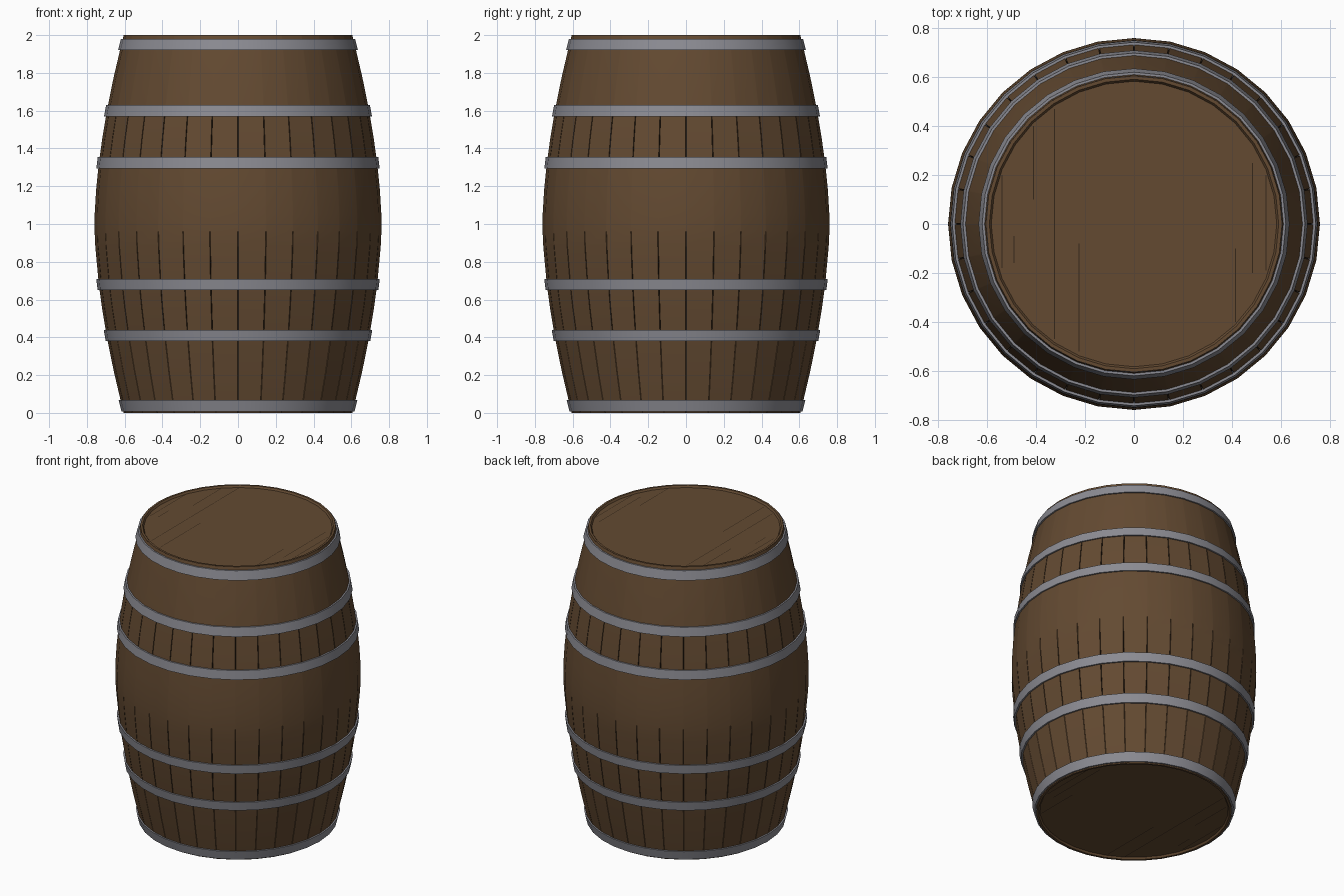
import bpy, bmesh, math

cube = bpy.data.objects.get("Cube")
if cube:
    bpy.data.objects.remove(cube, do_unlink=True)

STAVES = 32
STEP = 2 * math.pi / STAVES


def material(name, color, metallic=0.0):
    mat = bpy.data.materials.new(name)
    mat.use_nodes = True
    mat.diffuse_color = (*color, 1)
    mat.node_tree.nodes["Principled BSDF"].inputs["Base Color"].default_value = (*color, 1)
    return mat


wood = material("brown wood", (0.125, 0.068, 0.031))
iron = material("grey iron", (0.26, 0.26, 0.29))
seam = material("dark seam", (0.035, 0.02, 0.01))


def bulge(z):
    """Barrel radius at a given height."""
    return 0.76 - 0.155 * abs(z - 1) ** 1.67


def ring(bm, angles_radii, z):
    return [bm.verts.new((r * math.cos(a), r * math.sin(a), z)) for a, r in angles_radii]


def bridge(bm, low, high):
    n = len(low)
    return [bm.faces.new((low[i], low[(i + 1) % n], high[(i + 1) % n], high[i])) for i in range(n)]


def round_ring(bm, radius, z):
    return ring(bm, [(i * STEP, radius) for i in range(STAVES)], z)


def finish(bm, name, mats, smooth=True):
    bmesh.ops.recalc_face_normals(bm, faces=bm.faces)
    mesh = bpy.data.meshes.new(name)
    bm.to_mesh(mesh)
    bm.free()
    for m in mats:
        mesh.materials.append(m)
    obj = bpy.data.objects.new(name, mesh)
    bpy.context.collection.objects.link(obj)
    if smooth:
        bpy.ops.object.select_all(action="DESELECT")
        bpy.context.view_layer.objects.active = obj
        obj.select_set(True)
        bpy.ops.object.shade_smooth_by_angle(angle=math.radians(35))
    return obj


# Stave wall: rings of (height, seam depth); each stave edge has a narrow groove
levels = [(0, 0), (0.04, 0.003), (0.22, 0.003), (0.4, 0.003), (0.42, 0.012), (0.55, 0.012),
          (0.68, 0.012), (0.88, 0.007), (0.96, 0), (1.05, 0), (1.18, 0), (1.31, 0),
          (1.33, 0.012), (1.46, 0.012), (1.59, 0.012), (1.61, 0), (1.78, 0), (1.95, 0), (2, 0)]
GAP = 0.003
bm = bmesh.new()
previous = None
for z, depth in levels:
    r = bulge(z)
    columns = []
    for s in range(STAVES):
        a = s * STEP
        columns += [(a - GAP, r), (a, r - depth), (a + GAP, r)]
    current = ring(bm, columns, z)
    if previous:
        for i, face in enumerate(bridge(bm, previous, current)):
            if i % 3 < 2 and min(depth, last_depth) > 0.005:
                face.material_index = 1
    previous, last_depth = current, depth
finish(bm, "stave_wall", [wood, seam])

# Rims, heads and head plank seams, the same at both ends
RIM, RECESS = 0.583, 0.012
plank_seams = [(-0.54, -0.18, 0.2), (-0.49, -0.16, -0.05), (-0.41, 0.1, 0.4), (-0.325, -0.47, 0.47),
               (-0.225, -0.52, -0.08), (0.415, -0.4, -0.1), (0.485, -0.2, 0.25), (0.54, -0.19, 0.2)]
for end, z, inward in (("top", 2, -1), ("bottom", 0, 1)):
    bm = bmesh.new()
    outer = round_ring(bm, bulge(z), z)
    inner = round_ring(bm, RIM + 0.008, z)
    floor = round_ring(bm, RIM, z + inward * RECESS)
    bridge(bm, outer, inner)
    bridge(bm, inner, floor)
    bm.faces.new(floor)
    finish(bm, end + "_head", [wood])

    bm = bmesh.new()
    height = z + inward * (RECESS - 0.001)
    for x, y0, y1 in plank_seams:
        w = 0.002
        bm.faces.new([bm.verts.new((px, py, height)) for px, py in
                      ((x - w, y0), (x + w, y0), (x + w, y1), (x - w, y1))])
    for face in bm.faces:
        if face.normal.z * inward > 0:
            face.normal_flip()
    finish(bm, end + "_plank_seams", [seam], smooth=False)

# Iron hoops, following the bulge
for name, z in (("foot", 0.037), ("lower", 0.41), ("lower_belly", 0.68),
                ("upper_belly", 1.325), ("upper", 1.6), ("head", 1.95)):
    bm = bmesh.new()
    half = 0.03
    rings = []
    for offset, proud in ((-half, -0.01), (-half, 0.01), (half, 0.01), (half, -0.01)):
        rings.append(round_ring(bm, bulge(z + offset) + proud, z + offset))
    for low, high in zip(rings, rings[1:]):
        bridge(bm, low, high)
    finish(bm, name + "_hoop", [iron])
